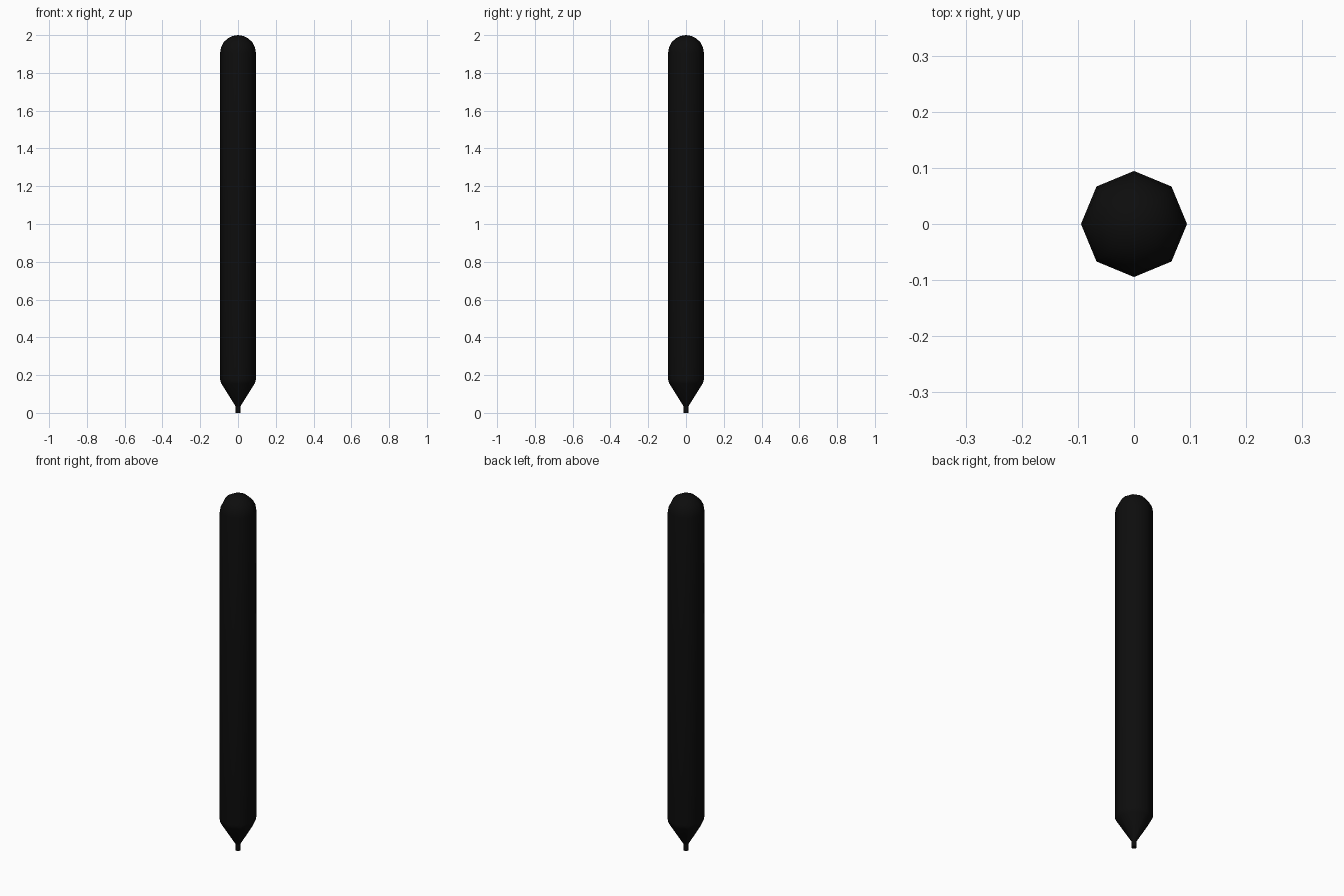
import bpy, bmesh, math

if "Cube" in bpy.data.objects:
    bpy.data.objects.remove(bpy.data.objects["Cube"])

SIDES = 8
R = 0.0945

mat = bpy.data.materials.new("black")
mat.diffuse_color = (0.004, 0.004, 0.004, 1)
mat.use_nodes = True
mat.node_tree.nodes["Principled BSDF"].inputs["Base Color"].default_value = mat.diffuse_color


def lathe(name, profile):
    """Spin (radius, z) points into a closed eight-sided solid."""
    bm = bmesh.new()
    rings = []
    for r, z in profile:
        if r == 0:
            rings.append([bm.verts.new((0, 0, z))] * SIDES)
        else:
            rings.append([bm.verts.new((r * math.cos(2 * math.pi * i / SIDES),
                                        r * math.sin(2 * math.pi * i / SIDES), z))
                          for i in range(SIDES)])
    for a, b in zip(rings, rings[1:]):
        for i in range(SIDES):
            j = (i + 1) % SIDES
            quad = list(dict.fromkeys((a[i], a[j], b[j], b[i])))
            bm.faces.new(quad)
    bmesh.ops.holes_fill(bm, edges=[e for e in bm.edges if e.is_boundary])
    bmesh.ops.recalc_face_normals(bm, faces=bm.faces)
    mesh = bpy.data.meshes.new(name)
    bm.to_mesh(mesh)
    bm.free()
    mesh.materials.append(mat)
    obj = bpy.data.objects.new(name, mesh)
    bpy.context.collection.objects.link(obj)
    bpy.ops.object.select_all(action='DESELECT')
    obj.select_set(True)
    bpy.context.view_layer.objects.active = obj
    bpy.ops.object.shade_smooth_by_angle(angle=math.radians(50))
    return obj


# Barrel: tapered nose, straight shaft, rounded end
dome = [(R * math.cos(t), 1.906 + 0.094 * math.sin(t))
        for t in (math.radians(a) for a in (0, 18, 36, 54, 72))]
lathe("barrel", [(0.013, 0.035), (0.088, 0.155), (0.093, 0.167), (R, 0.18)]
      + dome + [(0, 2.0)])

# Writing tip
lathe("tip", [(0.013, 0.0), (0.013, 0.04)])
